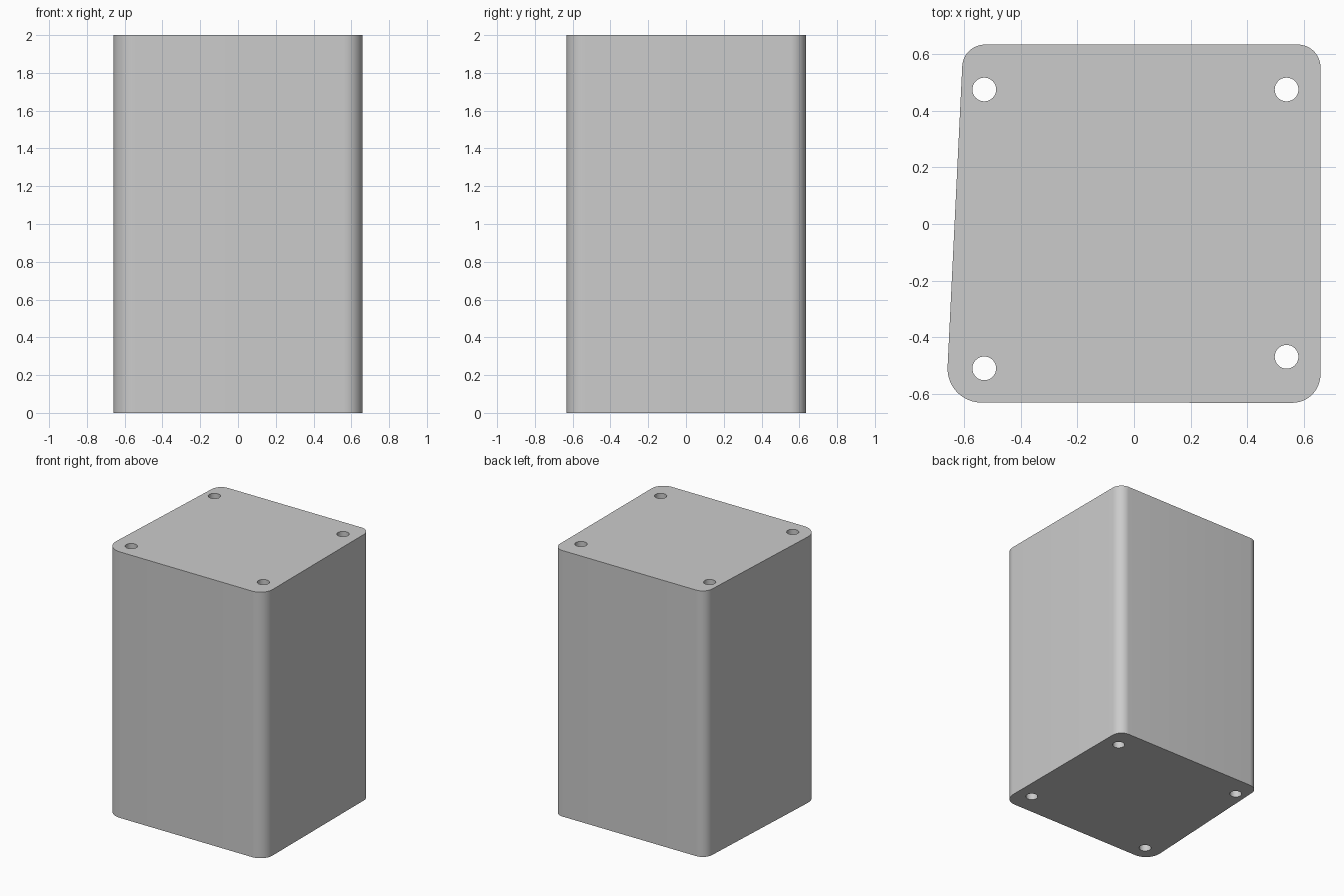
import bpy
import bmesh
from math import sin, cos, radians, tau
from mathutils import Vector

if "Cube" in bpy.data.objects:
    bpy.data.objects.remove(bpy.data.objects["Cube"])

HEIGHT = 2.0


def arc(cx, cy, r, start, end, n=12):
    return [(cx + r * cos(radians(start + (end - start) * i / n)),
             cy + r * sin(radians(start + (end - start) * i / n)))
            for i in range(n + 1)]


def circle(cx, cy, r, n=32):
    return [(cx + r * cos(tau * i / n), cy + r * sin(tau * i / n)) for i in range(n)]


# Outer outline: four rounded corners, the left side leaning slightly
outline = (arc(0.58, 0.555, 0.08, 0, 90)
           + arc(-0.528, 0.555, 0.08, 90, 177)
           + arc(-0.54, -0.512, 0.12, 177, 270)
           + arc(0.56, -0.533, 0.10, 270, 360))

# Four through holes
holes = [circle(x, y, 0.042) for x, y in
         ((-0.53, 0.476), (0.54, 0.476), (-0.53, -0.511), (0.54, -0.47))]

bm = bmesh.new()
caps = ([], [])
for loop in [outline] + holes:
    low = [bm.verts.new((x, y, 0)) for x, y in loop]
    high = [bm.verts.new((x, y, HEIGHT)) for x, y in loop]
    for i in range(len(loop)):
        j = (i + 1) % len(loop)
        caps[0].append(bm.edges.new((low[i], low[j])))
        caps[1].append(bm.edges.new((high[i], high[j])))
        bm.faces.new((low[i], low[j], high[j], high[i]))

# Flat ends with the holes left open
for edges, z in zip(caps, (-1, 1)):
    bmesh.ops.triangle_fill(bm, edges=edges, use_beauty=True, normal=Vector((0, 0, z)))
bmesh.ops.recalc_face_normals(bm, faces=bm.faces[:])

mesh = bpy.data.meshes.new("drilled_block")
bm.to_mesh(mesh)
bm.free()
block = bpy.data.objects.new("drilled_block", mesh)
bpy.context.collection.objects.link(block)
bpy.context.view_layer.objects.active = block
block.select_set(True)
bpy.ops.object.shade_smooth_by_angle(angle=radians(30))
